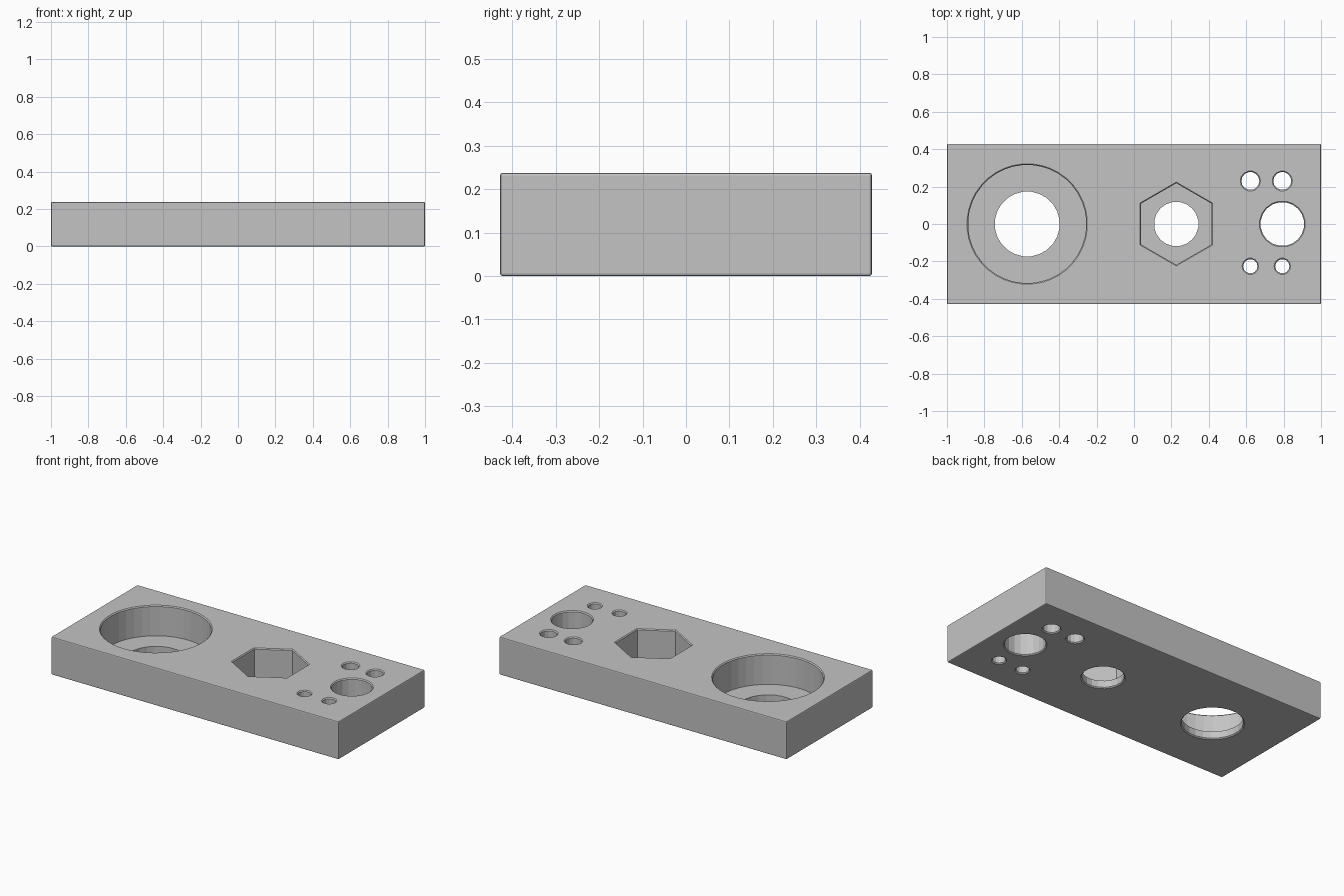
import bpy, bmesh, math

if "Cube" in bpy.data.objects:
    bpy.data.objects.remove(bpy.data.objects["Cube"])

HEIGHT = 0.238
FLOOR = 0.048      # floor height of the two pockets
CHAMFER = 0.006

grey = bpy.data.materials.new("grey")
grey.diffuse_color = (0.55, 0.55, 0.55, 1)
grey.use_nodes = True
grey.node_tree.nodes["Principled BSDF"].inputs["Base Color"].default_value = grey.diffuse_color


def make_object(name, bm):
    mesh = bpy.data.meshes.new(name)
    bm.to_mesh(mesh)
    bm.free()
    mesh.materials.append(grey)
    obj = bpy.data.objects.new(name, mesh)
    bpy.context.collection.objects.link(obj)
    return obj


def cutter(name, x, y, profile, sides):
    """Stack rings of (radius, height) into a closed cutting solid."""
    bm = bmesh.new()
    rings = []
    for r, z in profile:
        rings.append([bm.verts.new((x + r * math.sin(math.tau * (i + turn(sides)) / sides),
                                    y + r * math.cos(math.tau * (i + turn(sides)) / sides), z))
                      for i in range(sides)])
    bm.faces.new(rings[0])
    bm.faces.new(rings[-1])
    for a, b in zip(rings, rings[1:]):
        for i in range(sides):
            j = (i + 1) % sides
            bm.faces.new((a[i], a[j], b[j], b[i]))
    bmesh.ops.recalc_face_normals(bm, faces=bm.faces)
    obj = make_object(name, bm)
    obj.hide_render = True
    return obj


def turn(sides):
    # the hexagon points along y, round holes have flats there
    return 0 if sides == 6 else 0.5


def through(r):
    c = CHAMFER
    return [(r + 2 * c, -c), (r, c), (r, HEIGHT - c), (r + 2 * c, HEIGHT + c)]


def pocket(r):
    c = CHAMFER
    return [(r, FLOOR), (r, HEIGHT - c), (r + 2 * c, HEIGHT + c)]


# plate with slightly bevelled edges
bm = bmesh.new()
bmesh.ops.create_cube(bm, size=1)
for v in bm.verts:
    v.co = (v.co.x * 2, v.co.y * 0.857, (v.co.z + 0.5) * HEIGHT)
bmesh.ops.bevel(bm, geom=bm.edges[:], offset=CHAMFER, segments=2,
                profile=0.5, affect='EDGES')
plate = make_object("plate", bm)

# round pocket, hexagonal pocket and all through holes
cutters = [
    cutter("round_pocket_cutter", -0.571, 0, pocket(0.316), 40),
    cutter("round_pocket_hole_cutter", -0.571, 0, through(0.174)[:2] + [(0.174, 0.1)], 24),
    cutter("hex_pocket_cutter", 0.226, 0, pocket(0.218), 6),
    cutter("hex_pocket_hole_cutter", 0.226, 0, through(0.119)[:2] + [(0.119, 0.1)], 20),
    cutter("end_hole_cutter", 0.793, 0, through(0.117), 20),
]
for x in (0.622, 0.793):
    cutters.append(cutter("back_small_hole_cutter", x, 0.23, through(0.048), 14))
    cutters.append(cutter("front_small_hole_cutter", x, -0.226, through(0.038), 14))

for c in cutters:
    mod = plate.modifiers.new(c.name, 'BOOLEAN')
    mod.operation = 'DIFFERENCE'
    mod.solver = 'EXACT'
    mod.object = c

# bake the cuts and drop the cutters
bpy.context.view_layer.objects.active = plate
plate.select_set(True)
for mod in list(plate.modifiers):
    bpy.ops.object.modifier_apply(modifier=mod.name)
for c in cutters:
    bpy.data.objects.remove(c)
